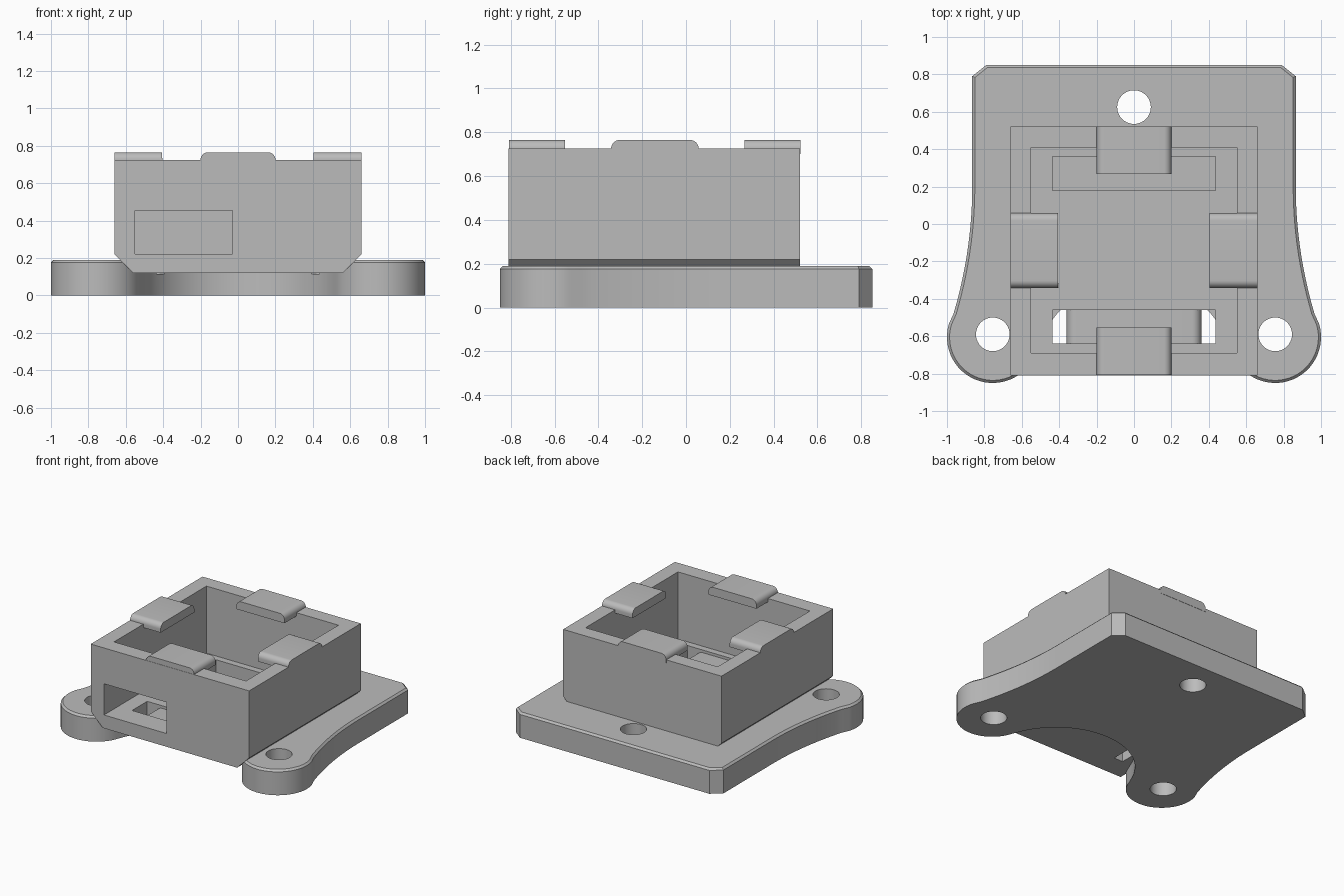
import bpy, bmesh
from math import sin, cos, pi, radians
from mathutils import Matrix, Vector

cube = bpy.data.objects.get("Cube")
if cube:
    bpy.data.objects.remove(cube)

grey = bpy.data.materials.new("plain grey")
grey.use_nodes = True
grey.diffuse_color = (0.5, 0.5, 0.5, 1)
grey.node_tree.nodes["Principled BSDF"].inputs["Base Color"].default_value = (0.5, 0.5, 0.5, 1)


def prism(name, outline, start, end, axis="z", bevel=0):
    """Extrude a 2D outline along z (outline in x, y) or along y (outline in x, z)."""
    def place(p, d):
        return (p[0], p[1], d) if axis == "z" else (p[0], d, p[1])
    bm = bmesh.new()
    face = bm.faces.new([bm.verts.new(place(p, start)) for p in outline])
    moved = bmesh.ops.extrude_face_region(bm, geom=[face])["geom"]
    shift = Vector(place((0, 0), end - start))
    bmesh.ops.translate(bm, vec=shift, verts=[v for v in moved if isinstance(v, bmesh.types.BMVert)])
    if bevel:
        rim = [e for e in bm.edges if all(abs(v.co.z - end) < 1e-4 for v in e.verts)]
        bmesh.ops.bevel(bm, geom=rim, offset=bevel, segments=1, affect="EDGES")
    bmesh.ops.recalc_face_normals(bm, faces=bm.faces)
    mesh = bpy.data.meshes.new(name)
    bm.to_mesh(mesh)
    bm.free()
    mesh.materials.append(grey)
    obj = bpy.data.objects.new(name, mesh)
    bpy.context.collection.objects.link(obj)
    return obj


def rect(x0, x1, y0, y1):
    return [(x0, y0), (x1, y0), (x1, y1), (x0, y1)]


def arc(cx, cy, r, a0, a1, n):
    steps = [radians(a0 + (a1 - a0) * i / n) for i in range(n + 1)]
    return [(cx + r * cos(a), cy + r * sin(a)) for a in steps]


def rounded(w, z0, z1, r):
    """Bar section with its two upper corners rounded."""
    return [(-w, z0), (w, z0)] + arc(w - r, z1 - r, r, 0, 90, 8) + arc(r - w, z1 - r, r, 90, 180, 8)


def activate(obj):
    bpy.ops.object.select_all(action="DESELECT")
    obj.select_set(True)
    bpy.context.view_layer.objects.active = obj


def cut(obj, cutters):
    activate(obj)
    for c in cutters:
        c.hide_render = True
        mod = obj.modifiers.new("cut", "BOOLEAN")
        mod.operation, mod.solver, mod.object = "DIFFERENCE", "EXACT", c
        bpy.ops.object.modifier_apply(modifier=mod.name)


# Mounting plate outline, right half from the back to the front arch
half = [(0.79, 0.85), (0.865, 0.79)]
half += [(0.865 + 0.216 * (0.73 * i / 14) ** 2, 0.2 - 0.73 * i / 14) for i in range(14)]
half += arc(0.755, -0.605, 0.245, 17, -163.4, 28)
half += arc(0, -0.83, 0.54, 16.6, 90, 16)[1:]
outline = half + [(-x, y) for x, y in reversed(half[:-1])]
plate = prism("mounting_plate", outline, 0, 0.19, bevel=0.014)

# Open box with chamfered lower edges
body = prism("box_body", [(-0.56, 0.12), (0.56, 0.12), (0.66, 0.22), (0.66, 0.725),
                          (-0.66, 0.725), (-0.66, 0.22)], -0.81, 0.52, "y")

# Cutters for the screw holes, floor slots, cavity and side window
holes = [prism("hole_cutter", arc(x, y, 0.09, 0, 351, 39), -0.1, 0.3)
         for x, y in ((0, 0.625), (0.755, -0.59), (-0.755, -0.59))]
slots = [prism("slot_cutter", rect(-0.435, 0.435, y, y + 0.18), 0.115, 0.3) for y in (-0.64, 0.18)]
cavity = prism("cavity_cutter", rect(-0.55, 0.55, -0.69, 0.41), 0.22, 0.9)
window = prism("window_cutter", rect(-0.55, -0.03, 0.22, 0.455), -0.9, -0.6, "y")
cut(plate, holes + slots)
cut(body, [cavity, window] + slots)
for c in holes + slots + [cavity, window]:
    bpy.data.objects.remove(c)

# Rounded bar spanning the front slot
bar = prism("slot_bar", rounded(0.36, 0.12, 0.2, 0.05), -0.64, -0.46, "y")

# Retaining clips on the four walls, turned about the box centre
parts = [plate, body, bar]
centre = Vector((0, -0.142, 0))
for name, turn, reach in (("front_clip", 0, 0.666), ("left_clip", 1, 0.66),
                          ("back_clip", 2, 0.664), ("right_clip", 3, 0.66)):
    clip = prism(name, rounded(0.2, 0.7, 0.765, 0.04), -reach, 0.255 - reach, "y")
    clip.data.transform(Matrix.Translation(centre) @ Matrix.Rotation(turn * pi / 2, 4, "Z"))
    parts.append(clip)

for obj in parts:
    activate(obj)
    bpy.ops.object.shade_smooth_by_angle(angle=radians(25))
